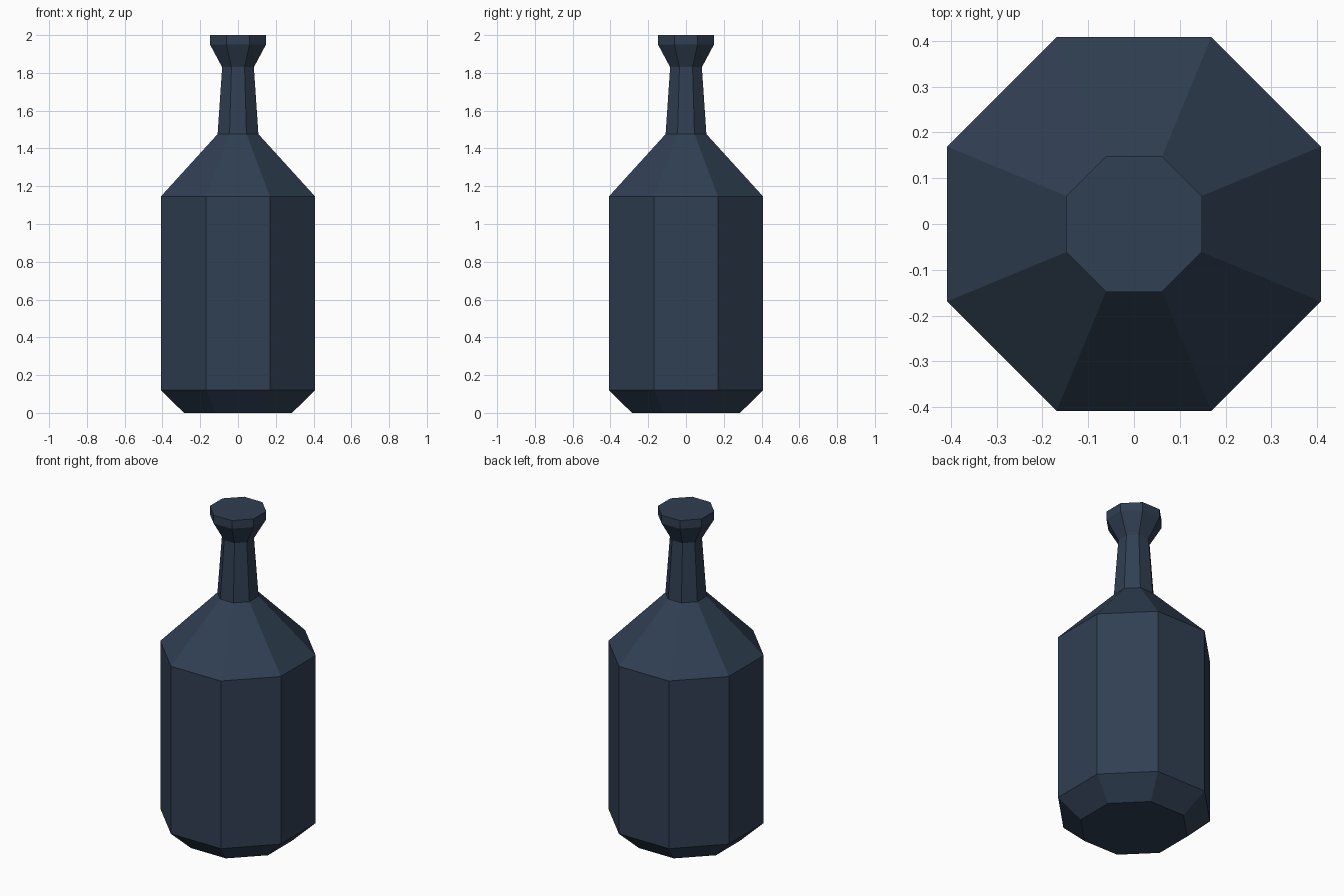
import bpy, bmesh, math

if "Cube" in bpy.data.objects:
    bpy.data.objects.remove(bpy.data.objects["Cube"])

SIDES = 8
# Bottle profile: (distance from axis to flat side, height)
PROFILE = [(0.286, 0.0), (0.408, 0.12), (0.408, 1.146), (0.108, 1.476),
           (0.084, 1.83), (0.148, 1.95), (0.148, 2.0)]

glass = bpy.data.materials.new("dark blue glass")
glass.diffuse_color = (0.03, 0.05, 0.085, 1)
glass.use_nodes = True
glass.node_tree.nodes["Principled BSDF"].inputs["Base Color"].default_value = glass.diffuse_color

# Bottle body, shoulder, neck and lip as one lofted octagonal shell
bm = bmesh.new()
rings = []
for flat, z in PROFILE:
    r = flat / math.cos(math.pi / SIDES)
    rings.append([bm.verts.new((r * math.cos((i + 0.5) * math.tau / SIDES),
                                r * math.sin((i + 0.5) * math.tau / SIDES), z))
                  for i in range(SIDES)])
for low, high in zip(rings, rings[1:]):
    for i in range(SIDES):
        j = (i + 1) % SIDES
        bm.faces.new((low[i], low[j], high[j], high[i]))

# Flat base and closed top
bm.faces.new(rings[0][::-1])
bm.faces.new(rings[-1])

mesh = bpy.data.meshes.new("bottle")
bm.to_mesh(mesh)
bm.free()
mesh.materials.append(glass)
bpy.context.collection.objects.link(bpy.data.objects.new("bottle", mesh))
